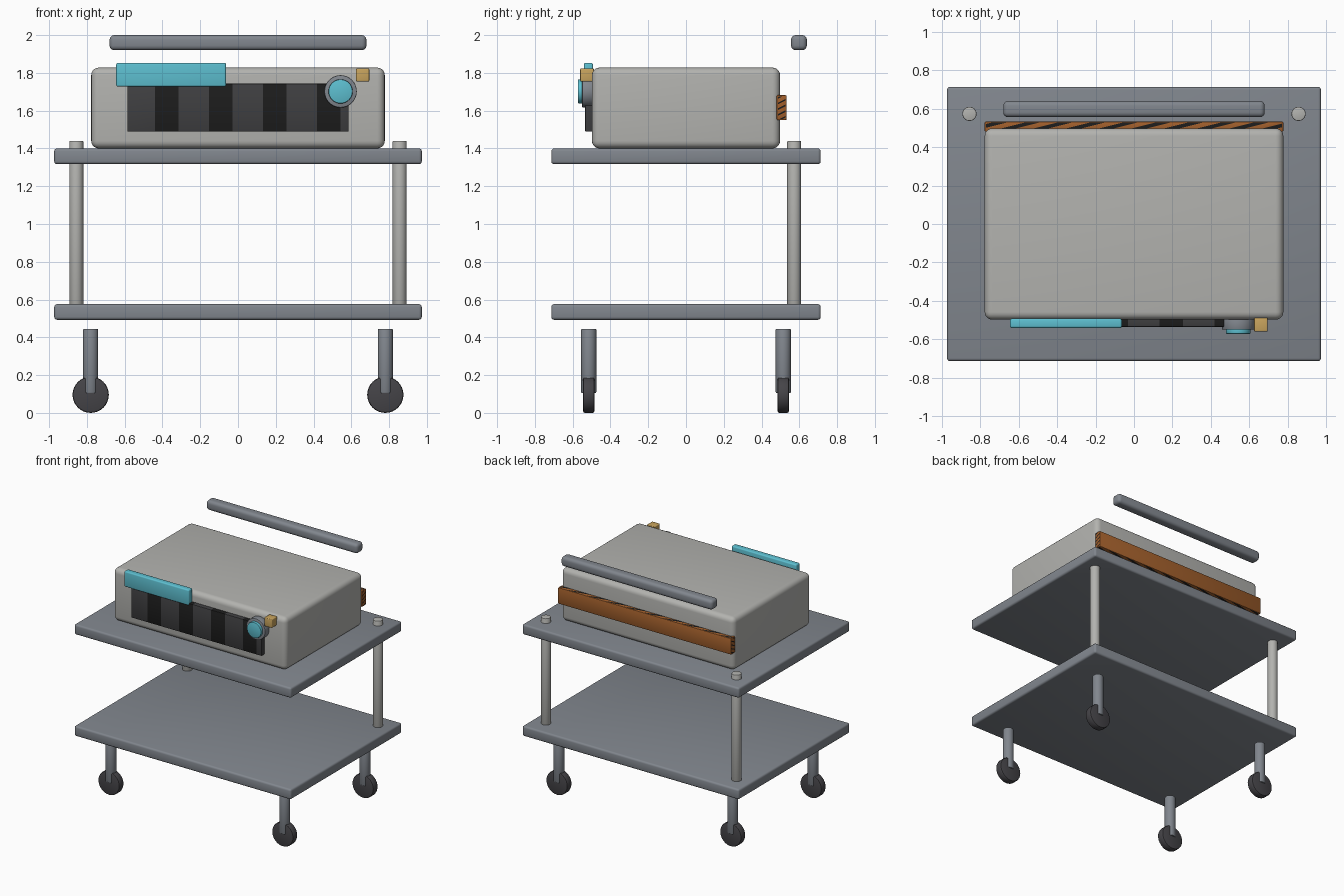
import bpy, bmesh, math
from mathutils import Vector, Matrix

if "Cube" in bpy.data.objects:
    bpy.data.objects.remove(bpy.data.objects["Cube"], do_unlink=True)


def material(name, r, g, b):
    m = bpy.data.materials.new(name)
    m.use_nodes = True
    m.diffuse_color = (r, g, b, 1)
    m.node_tree.nodes["Principled BSDF"].inputs["Base Color"].default_value = (r, g, b, 1)
    return m


STEEL = material("blue grey steel", 0.22, 0.24, 0.27)
SHELL = material("light grey shell", 0.45, 0.45, 0.43)
RUBBER = material("dark rubber", 0.06, 0.058, 0.065)
CHARCOAL = material("charcoal", 0.05, 0.05, 0.053)
BLACK = material("black", 0.012, 0.012, 0.012)
CYAN = material("cyan", 0.11, 0.52, 0.63)
AMBER = material("amber", 0.58, 0.37, 0.11)
RUST = material("rust orange", 0.36, 0.115, 0.025)


def finish(name, bm, mats):
    mesh = bpy.data.meshes.new(name)
    bm.to_mesh(mesh)
    bm.free()
    ob = bpy.data.objects.new(name, mesh)
    bpy.context.collection.objects.link(ob)
    for m in mats:
        mesh.materials.append(m)
    bpy.ops.object.select_all(action='DESELECT')
    ob.select_set(True)
    bpy.context.view_layer.objects.active = ob
    bpy.ops.object.shade_smooth_by_angle(angle=math.radians(35))
    return ob


def box_bm(lo, hi, bevel, segments=3):
    """Rounded box between two corners."""
    lo, hi = Vector(lo), Vector(hi)
    bm = bmesh.new()
    bmesh.ops.create_cube(bm, size=1, matrix=Matrix.Translation((lo + hi) / 2)
                          @ Matrix.Diagonal((*(hi - lo), 1)))
    bmesh.ops.bevel(bm, geom=bm.edges[:], offset=bevel, segments=segments,
                    profile=0.5, affect='EDGES', clamp_overlap=True)
    bm.normal_update()
    return bm


def box(name, lo, hi, bevel, mat, segments=3):
    return finish(name, box_bm(lo, hi, bevel, segments), [mat])


def cylinder(name, centre, radius, depth, mat, axis='Z', bevel=0.005, sides=32):
    bm = bmesh.new()
    turn = Matrix.Rotation(math.pi / 2, 4, 'X') if axis == 'Y' else Matrix()
    bmesh.ops.create_cone(bm, cap_ends=True, segments=sides, radius1=radius,
                          radius2=radius, depth=depth,
                          matrix=Matrix.Translation(centre) @ turn)
    rims = [e for e in bm.edges if any(len(f.verts) > 4 for f in e.link_faces)]
    bmesh.ops.bevel(bm, geom=rims, offset=bevel, segments=2, profile=0.5, affect='EDGES')
    return finish(name, bm, [mat])


def cut(bm, faces, point, normal):
    geom = set(faces)
    for f in faces:
        geom.update(f.edges)
        geom.update(f.verts)
    bmesh.ops.bisect_plane(bm, geom=list(geom), plane_co=point, plane_no=normal)


# Cart shelves
for label, z in (("lower_shelf", 0.493), ("upper_shelf", 1.317)):
    box(label, (-0.973, -0.713, z), (0.973, 0.713, z + 0.083), 0.015, STEEL)

# Rear posts and casters
for side, sx in (("right", -1), ("left", 1)):
    cylinder(f"{side}_post", (sx * 0.856, 0.573, 1.0), 0.037, 0.88, SHELL)
    for end, sy in (("front", -1), ("back", 1)):
        x, y = sx * 0.78, sy * 0.515
        cylinder(f"{end}_{side}_caster_stem", (x, y, 0.275), 0.04, 0.34, STEEL)
        cylinder(f"{end}_{side}_wheel", (x, y, 0.096), 0.096, 0.06, RUBBER, 'Y', 0.01)

# Machine body and push handle
box("machine_body", (-0.777, -0.498, 1.4), (0.777, 0.498, 1.828), 0.04, SHELL, 5)
box("push_handle", (-0.68, 0.556, 1.92), (0.68, 0.64, 2.0), 0.025, STEEL, 4)

# Front panel with vertical dark bands
bm = box_bm((-0.586, -0.535, 1.489), (0.586, -0.47, 1.744), 0.006, 2)
bands = [-0.378 + i * 0.286 for i in range(4)]
HALF = 0.062
for b in bands:
    for x in (b - HALF, b + HALF):
        cut(bm, bm.faces[:], (x, 0, 0), (1, 0, 0))
for f in bm.faces:
    x = f.calc_center_median().x
    f.material_index = int(any(abs(x - b) < HALF for b in bands))
finish("front_panel", bm, [CHARCOAL, BLACK])

# Front fittings
box("cyan_flap", (-0.645, -0.541, 1.727), (-0.063, -0.492, 1.853), 0.01, CYAN)
cylinder("dial_base", (0.543, -0.52, 1.702), 0.086, 0.06, STEEL, 'Y')
cylinder("dial_cap", (0.543, -0.555, 1.702), 0.064, 0.034, CYAN, 'Y')
box("amber_button", (0.625, -0.56, 1.754), (0.695, -0.488, 1.824), 0.006, AMBER)

# Rear bar: diagonal hazard stripes on its top and underside, slashes on its ends
bm = box_bm((-0.777, 0.48, 1.55), (0.777, 0.533, 1.682), 0.006, 2)
PITCH, SLOPE = 0.17, 4.0


def phase(c):
    return ((c.x - SLOPE * (c.y - 0.5)) / PITCH) % 1


for i in range(-7, 8):
    for part in (0, 0.45):
        flat = [f for f in bm.faces if abs(f.normal.z) > 0.95]
        cut(bm, flat, ((i + part) * PITCH, 0.5, 0), (1, -SLOPE, 0))
for i in range(5):
    for part in (0, 0.3):
        ends = [f for f in bm.faces if abs(f.normal.x) > 0.95]
        cut(bm, ends, (0, 0.5, 1.55 + (i + part) * 0.03), (0, -0.5, 1))
for f in bm.faces:
    c = f.calc_center_median()
    if abs(f.normal.z) > 0.95:
        f.material_index = int(phase(c) < 0.45)
    elif abs(f.normal.x) > 0.95:
        f.material_index = int(((c.z - 1.55 - 0.5 * (c.y - 0.5)) / 0.03) % 1 < 0.3)
finish("rear_hazard_bar", bm, [RUST, BLACK])
